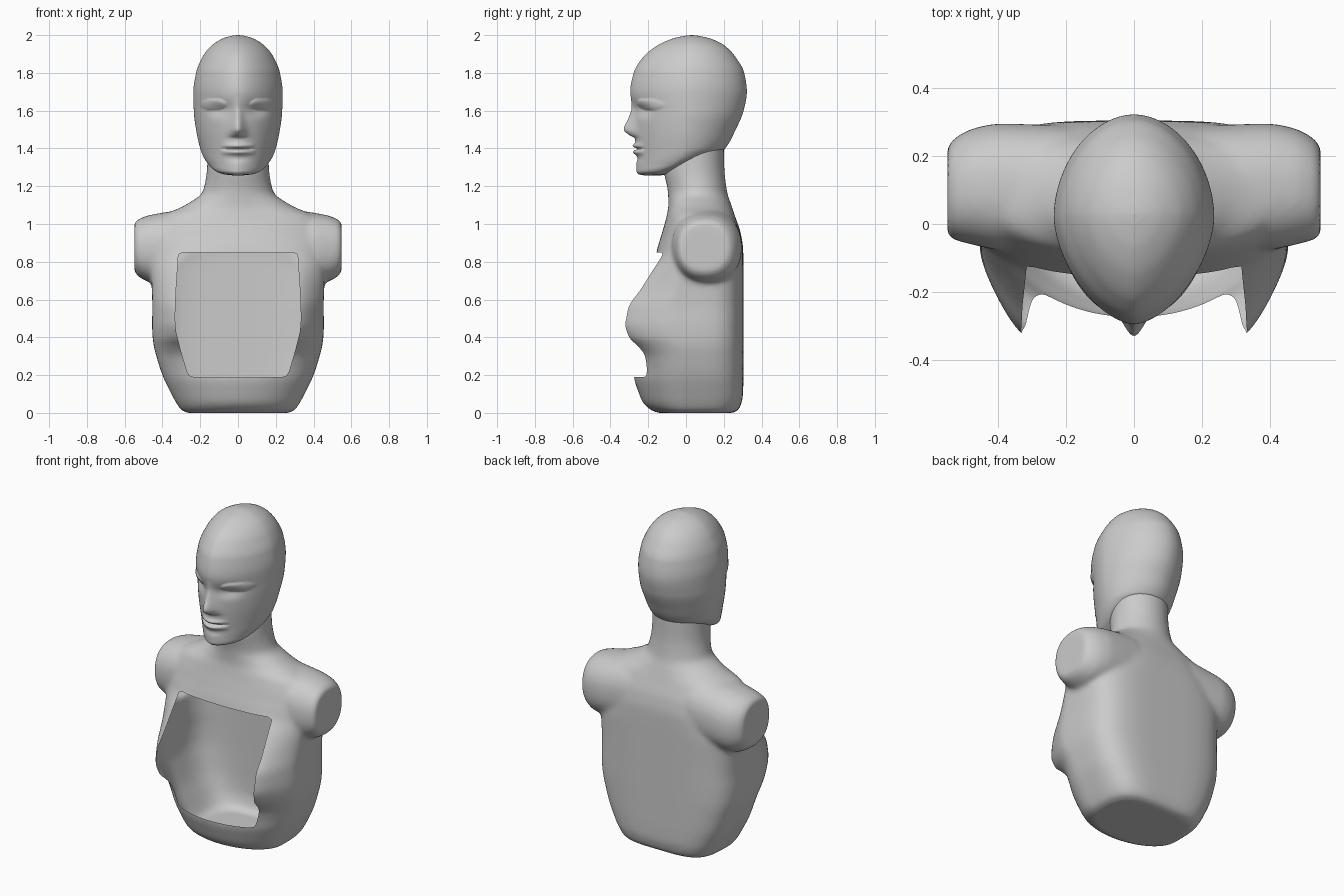
import bpy
import bmesh
from math import cos, sin, exp, pi, sqrt
from mathutils import Vector

cube = bpy.data.objects.get("Cube")
if cube:
    bpy.data.objects.remove(cube, do_unlink=True)

# One matte grey for the whole figure
grey = bpy.data.materials.new("matte grey")
grey.use_nodes = True
grey.diffuse_color = (0.6, 0.6, 0.6, 1)
grey.node_tree.nodes["Principled BSDF"].inputs["Base Color"].default_value = grey.diffuse_color


def slope(rows, i, k):
    """Monotone slope of column k at row i, so profiles never overshoot."""
    if i == 0 or i == len(rows) - 1:
        j = min(i, len(rows) - 2)
        return (rows[j + 1][k] - rows[j][k]) / (rows[j + 1][0] - rows[j][0])
    a = (rows[i][k] - rows[i - 1][k]) / (rows[i][0] - rows[i - 1][0])
    b = (rows[i + 1][k] - rows[i][k]) / (rows[i + 1][0] - rows[i][0])
    return 2 * a * b / (a + b) if a * b > 0 else 0


def refine(rows, steps):
    """Fill in smooth rows between the given profile rows."""
    out = []
    for i in range(len(rows) - 1):
        p, q = rows[i], rows[i + 1]
        h = q[0] - p[0]
        for s in range(steps):
            t = s / steps
            row = [p[0] + t * h]
            for k in range(1, len(p)):
                m, n = slope(rows, i, k) * h, slope(rows, i + 1, k) * h
                d = q[k] - p[k]
                row.append(p[k] + t * m + t * t * (3 * d - 2 * m - n) + t ** 3 * (m + n - 2 * d))
            out.append(row)
    out.append(list(rows[-1]))
    return out


def power(v, n):
    """Signed power used for rounded-box outlines."""
    return (1 if v >= 0 else -1) * abs(v) ** (2 / n)


def outline(z, width, mid, front, back, n_front, n_back, count):
    """Horizontal section with different front and back halves."""
    points = []
    for i in range(count):
        a = 2 * pi * i / count
        n = n_front if sin(a) < 0 else n_back
        depth = mid - front if sin(a) < 0 else back - mid
        points.append(Vector((width * power(cos(a), n), mid + depth * power(sin(a), n), z)))
    return points


def loft(bm, rings):
    """Skin a list of rings and close both ends."""
    loops = [[bm.verts.new(p) for p in ring] for ring in rings]
    count = len(loops[0])
    for low, high in zip(loops, loops[1:]):
        for i in range(count):
            j = (i + 1) % count
            bm.faces.new((low[i], low[j], high[j], high[i]))
    bm.faces.new(loops[0][::-1])
    bm.faces.new(loops[-1])


def make_object(name, bm):
    bmesh.ops.recalc_face_normals(bm, faces=bm.faces[:])
    mesh = bpy.data.meshes.new(name)
    bm.to_mesh(mesh)
    bm.free()
    mesh.materials.append(grey)
    mesh.shade_smooth()
    obj = bpy.data.objects.new(name, mesh)
    bpy.context.scene.collection.objects.link(obj)
    return obj


# Torso and neck: height, half width, middle, front, back, back squareness, bust
torso_rows = [
    (0, .27, 0, -.15, .25, 4, 0),
    (.015, .3, 0, -.185, .277, 4, 0),
    (.05, .325, 0, -.225, .293, 4, 0),
    (.1, .352, 0, -.248, .302, 4, 0),
    (.2, .4, 0, -.276, .304, 4, 0),
    (.3, .432, 0, -.255, .304, 4, .03),
    (.35, .445, 0, -.245, .304, 4, .075),
    (.4, .452, 0, -.235, .304, 4, .14),
    (.48, .455, 0, -.22, .304, 4, .18),
    (.55, .453, 0, -.205, .304, 4, .177),
    (.65, .456, 0, -.19, .304, 4, .115),
    (.75, .46, 0, -.172, .304, 4, .058),
    (.86, .455, 0, -.154, .303, 3.5, .005),
    (.95, .45, .02, -.128, .29, 3, 0),
    (1.04, .4, .04, -.103, .26, 2.6, 0),
    (1.1, .28, .06, -.093, .24, 2.2, 0),
    (1.17, .187, .06, -.096, .218, 2, 0),
    (1.3, .164, .05, -.12, .203, 2, 0),
    (1.45, .16, .05, -.1, .2, 2, 0),
]
bm = bmesh.new()
rings = []
for z, width, mid, front, back, square, bust in refine(torso_rows, 6):
    ring = outline(z, width, mid, front, back, 2, square, 96)
    for p in ring:
        if p.y < mid:
            p.y -= bust * exp(-((abs(p.x) - .3) / .15) ** 2)
    rings.append(ring)
loft(bm, rings)

# Shoulder stubs: reach, middle y, middle z, radius y, radius z
shoulder_rows = [
    (.2, .11, .89, .18, .2),
    (.4, .11, .875, .185, .185),
    (.47, .11, .87, .172, .177),
    (.51, .106, .872, .158, .161),
    (.537, .1, .875, .143, .144),
    (.549, .098, .878, .125, .125),
]
for side in (1, -1):
    loft(bm, [[Vector((side * x, y + ry * power(cos(a), 2.3), z + rz * power(sin(a), 2.3)))
               for a in (2 * pi * i / 64 for i in range(64))]
              for x, y, z, ry, rz in refine(shoulder_rows, 6)])
torso = make_object("torso_shell", bm)

# Blend torso and shoulders into one skin
remesh = torso.modifiers.new("blend", 'REMESH')
remesh.mode = 'VOXEL'
remesh.voxel_size = .013
relax = torso.modifiers.new("relax", 'SMOOTH')
relax.factor = .5
relax.iterations = 10
bpy.context.view_layer.update()
blended = bpy.data.meshes.new_from_object(
    torso.evaluated_get(bpy.context.evaluated_depsgraph_get()))
torso.modifiers.clear()
bm = bmesh.new()
bm.from_mesh(blended)

# Chest opening: clip the front wall to a rounded convex panel and remove it
half_panel = [(.235, .19), (.258, .198), (.27, .22), (.303, .33), (.328, .43), (.336, .53),
              (.328, .65), (.322, .81), (.316, .838), (.29, .85)]
panel = half_panel + [(-x, z) for x, z in reversed(half_panel)]
planes = []


def panel_faces():
    found = []
    for f in bm.faces:
        c = f.calc_center_median()
        if c.y < -.02 and all((c - co).dot(no) < 0 for co, no in planes):
            found.append(f)
    return found


for (x0, z0), (x1, z1) in zip(panel, panel[1:] + panel[:1]):
    co, no = Vector((x0, 0, z0)), Vector((z1 - z0, 0, x0 - x1)).normalized()
    faces = panel_faces()
    edges = {e for f in faces for e in f.edges}
    verts = {v for f in faces for v in f.verts}
    bmesh.ops.bisect_plane(bm, geom=list(verts) + list(edges) + faces,
                           dist=.0001, plane_co=co, plane_no=no)
    planes.append((co, no))
bmesh.ops.delete(bm, geom=panel_faces(), context='FACES')
bm.to_mesh(torso.data)
bm.free()
torso.data.shade_smooth()

# Head: height, half width, middle, front, back
head_rows = [
    (1.258, .03, -.18, -.225, -.13),
    (1.263, .075, -.16, -.25, -.1),
    (1.28, .118, -.13, -.262, -.05),
    (1.32, .16, -.06, -.263, .05),
    (1.36, .185, -.02, -.263, .14),
    (1.4, .2, 0, -.266, .207),
    (1.5, .222, .01, -.272, .263),
    (1.6, .234, .02, -.277, .305),
    (1.7, .236, .02, -.295, .322),
    (1.8, .222, .02, -.277, .308),
    (1.88, .19, .03, -.23, .265),
    (1.94, .145, .03, -.16, .21),
    (1.98, .085, .03, -.075, .135),
    (1.997, .03, .03, 0, .06),
    (2, .003, .03, .027, .033),
]
nose_rows = refine([(1.455, 0), (1.475, .036), (1.5, .057), (1.56, .03), (1.62, .008), (1.67, 0)], 12)


def bump(v, centre, spread):
    return exp(-((v - centre) / spread) ** 2)


def face_relief(x, z):
    """How far the face stands out at a point: nose, eyes and lips."""
    x = abs(x)
    out = 0
    # Nose ridge, widening towards the nostrils
    for (z0, h0), (z1, h1) in zip(nose_rows, nose_rows[1:]):
        if z0 <= z < z1:
            height = h0 + (h1 - h0) * (z - z0) / (z1 - z0)
            out += height * bump(x, 0, .041 - .15 * (z - 1.48))
    # Eye socket and closed lid
    out -= .022 * bump(x, .1, .055) * bump(z, 1.605, .035)
    lid = 1 - ((x - .13) / .068) ** 2 - ((z - 1.632) / .032) ** 2
    if lid > 0:
        out += .016 * sqrt(lid)
    # Lips with a parting line
    reach = max(0, 1 - (x / .095) ** 2)
    out += reach * (.015 * bump(z, 1.414, .012) + .016 * bump(z, 1.38, .014))
    out -= reach * .014 * bump(z, 1.398, .006)
    out -= .006 * bump(x, 0, .06) * bump(z, 1.345, .018)
    return out


bm = bmesh.new()
rings = []
for z, width, mid, front, back in refine(head_rows, 14):
    ring = outline(z, width, mid, front, back, 1.65, 1.9, 180)
    for p in ring:
        if p.y < mid:
            p.y -= face_relief(p.x, z) * min(1, (mid - p.y) / .06)
    rings.append(ring)
loft(bm, rings)
make_object("head", bm)
